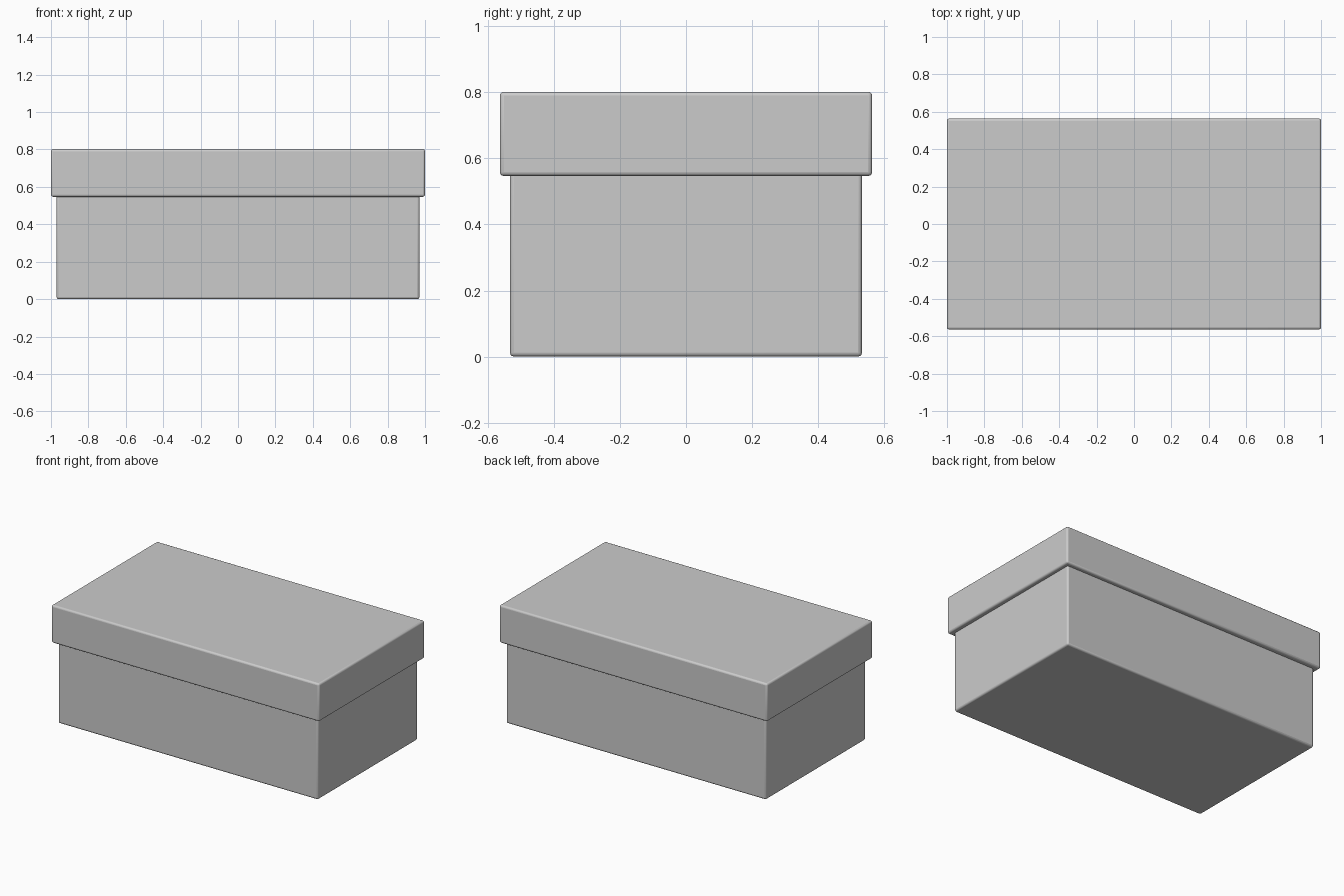
import bpy

if "Cube" in bpy.data.objects:
    bpy.data.objects.remove(bpy.data.objects["Cube"])


def rounded_box(name, size_x, size_y, z_low, z_high, radius):
    """Box between two heights with small rounded edges."""
    bpy.ops.mesh.primitive_cube_add(size=1, location=(0, 0, (z_low + z_high) / 2))
    box = bpy.context.object
    box.name = name
    box.scale = (size_x, size_y, z_high - z_low)
    bpy.ops.object.transform_apply(location=False, rotation=False, scale=True)
    bevel = box.modifiers.new("rounded_edges", "BEVEL")
    bevel.width = radius
    bevel.segments = 3
    bpy.ops.object.shade_smooth_by_angle()
    return box


# Box body, reaching up inside the lid
rounded_box("box_body", 1.94, 1.066, 0.0, 0.77, 0.012)

# Overhanging lid
rounded_box("box_lid", 2.0, 1.128, 0.547, 0.802, 0.012)
